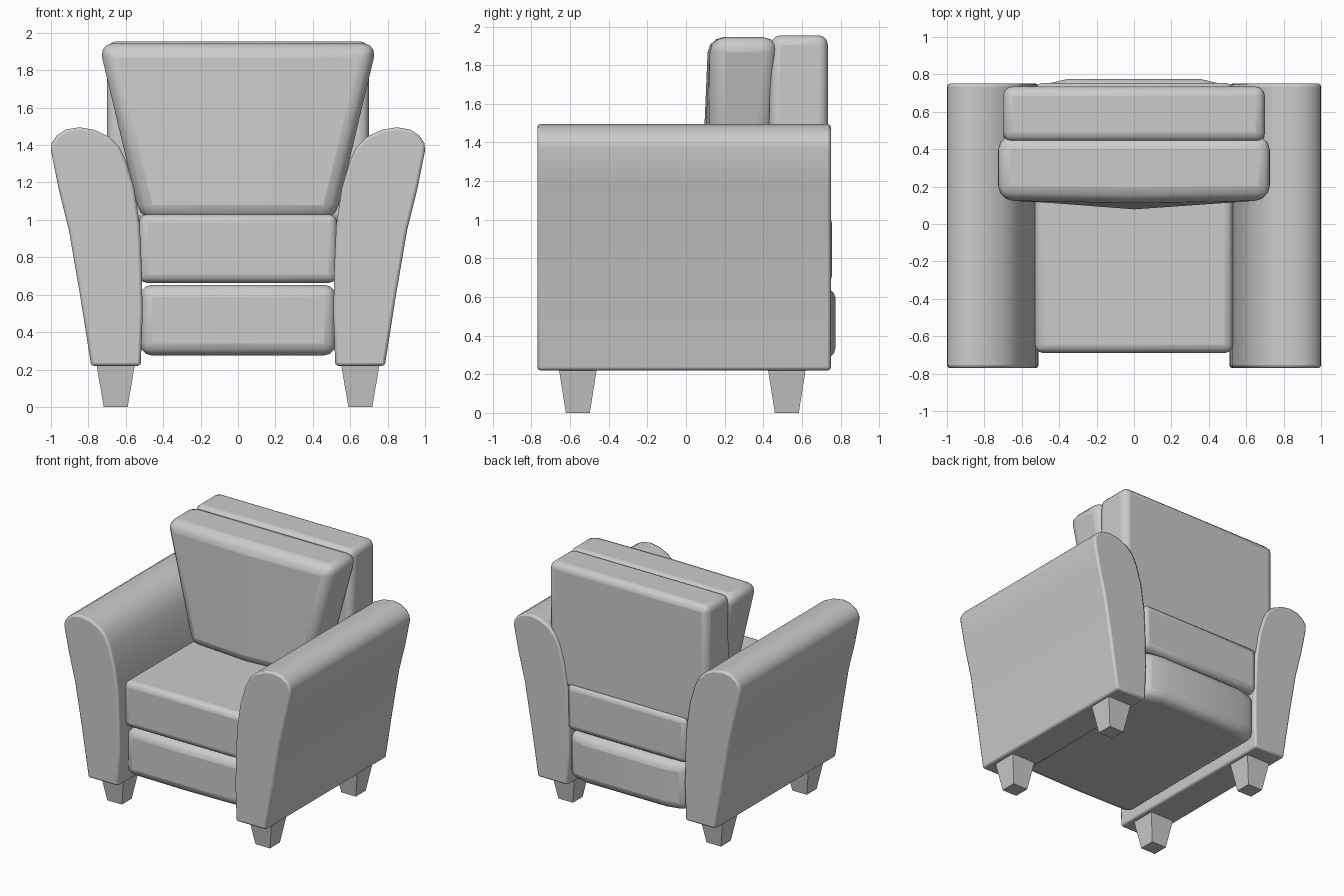
import bpy, bmesh

if "Cube" in bpy.data.objects:
    bpy.data.objects.remove(bpy.data.objects["Cube"])


def loft(name, a, b, bevel, segments=3, angle=40):
    """Closed solid between two matching point loops, with rounded edges."""
    bm = bmesh.new()
    va = [bm.verts.new(p) for p in a]
    vb = [bm.verts.new(p) for p in b]
    n = len(a)
    bm.faces.new(va)
    bm.faces.new(vb[::-1])
    for i in range(n):
        j = (i + 1) % n
        bm.faces.new((va[i], vb[i], vb[j], va[j]))
    bmesh.ops.recalc_face_normals(bm, faces=bm.faces)
    me = bpy.data.meshes.new(name)
    bm.to_mesh(me)
    bm.free()
    ob = bpy.data.objects.new(name, me)
    bpy.context.collection.objects.link(ob)
    if bevel:
        m = ob.modifiers.new("Bevel", 'BEVEL')
        m.width = bevel
        m.segments = segments
        m.limit_method = 'ANGLE'
        m.angle_limit = angle * 3.14159 / 180
        bpy.ops.object.select_all(action='DESELECT')
        bpy.context.view_layer.objects.active = ob
        ob.select_set(True)
        bpy.ops.object.shade_smooth_by_angle(angle=0.6)
    return ob


def rect(x0, x1, y0, y1, z):
    return [(x0, y0, z), (x1, y0, z), (x1, y1, z), (x0, y1, z)]


def plan(half, front, bulge, back, z, back_bulge=0):
    """Rectangle whose front and back edges swell towards the middle."""
    return [(-half, front, z), (0, front - bulge, z), (half, front, z),
            (half, back, z), (half * 0.68, back + back_bulge, z),
            (-half * 0.68, back + back_bulge, z), (-half, back, z)]


# Flared arms with rolled tops
profile = [(0.52, 0.22), (0.51, 0.5), (0.515, 0.75), (0.525, 0.97), (0.555, 1.17),
           (0.60, 1.32), (0.635, 1.39), (0.69, 1.445), (0.77, 1.482), (0.85, 1.495),
           (0.92, 1.483), (0.97, 1.45), (0.997, 1.41), (1.0, 1.37), (0.96, 1.17),
           (0.905, 0.95), (0.845, 0.6), (0.785, 0.22)]
for side, s in (("left", -1), ("right", 1)):
    loft(side + "_arm", [(s * x, -0.77, z) for x, z in profile],
         [(s * x, 0.75, z) for x, z in profile], 0.015, 2, 50)
    # Tapered square legs
    for end, y in (("front", -0.56), ("back", 0.522)):
        x = s * 0.654
        loft(f"{end}_{side}_leg", rect(x - 0.064, x + 0.064, y - 0.062, y + 0.062, 0),
             rect(x - 0.105, x + 0.105, y - 0.1, y + 0.1, 0.24), 0)

# Base and seat cushion, with a narrow gap between them
loft("base", plan(0.525, -0.68, 0.01, 0.735, 0.275, 0.04),
     plan(0.525, -0.68, 0.01, 0.735, 0.653, 0.04), 0.065)
loft("seat_cushion", rect(-0.53, 0.53, -0.69, 0.755, 0.663),
     rect(-0.53, 0.53, -0.69, 0.755, 1.03), 0.045)

# Upright back panel
loft("back_panel", rect(-0.7, 0.7, 0.42, 0.735, 0.98),
     rect(-0.7, 0.7, 0.44, 0.735, 1.955), 0.05)

# Back cushion, widening upwards and leaning back
loft("back_cushion", plan(0.52, 0.12, 0.045, 0.42, 1.0),
     plan(0.745, 0.125, 0.01, 0.48, 1.945), 0.08)
